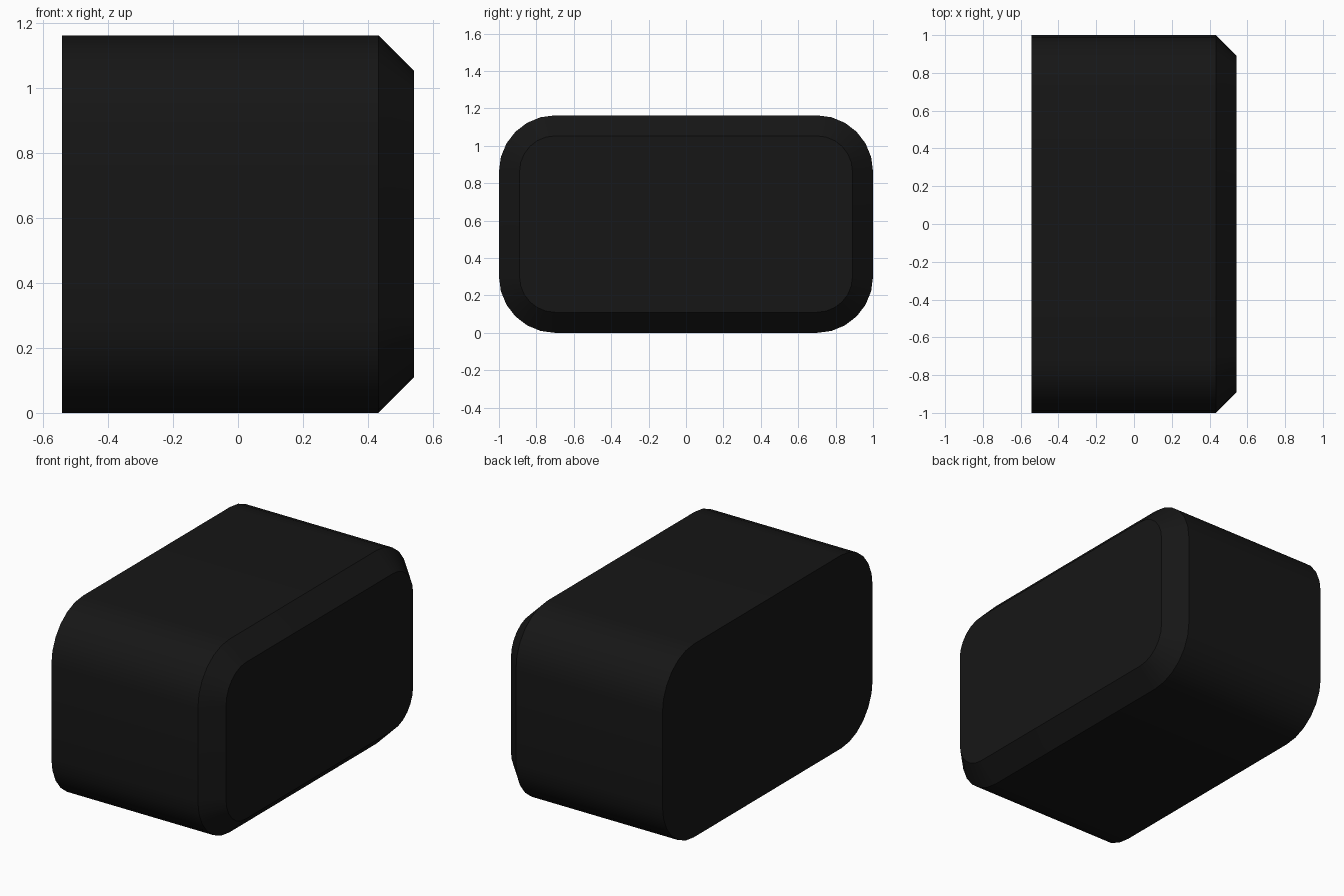
import bpy, bmesh
from math import sin, cos, pi

if "Cube" in bpy.data.objects:
    bpy.data.objects.remove(bpy.data.objects["Cube"])

HALF_X, HALF_Y, HEIGHT = 0.543, 1.0, 1.163
RADIUS, CHAMFER, SEGMENTS = 0.30, 0.11, 6


def rounded_ring(bm, x, inset):
    """Rounded rectangle in the YZ plane, offset inwards by inset."""
    r = RADIUS - inset
    cy, cz = HALF_Y - RADIUS, HEIGHT / 2 - RADIUS
    ring = []
    for q, (sy, sz) in enumerate([(1, 1), (-1, 1), (-1, -1), (1, -1)]):
        for i in range(SEGMENTS + 1):
            a = (q + i / SEGMENTS) * pi / 2
            ring.append(bm.verts.new((x, sy * cy + r * cos(a),
                                      HEIGHT / 2 + sz * cz + r * sin(a))))
    return ring


# Rounded block: flat back, straight sides, chamfered front rim
bm = bmesh.new()
rings = [rounded_ring(bm, -HALF_X, 0),
         rounded_ring(bm, HALF_X - CHAMFER, 0),
         rounded_ring(bm, HALF_X, CHAMFER)]
for a, b in zip(rings, rings[1:]):
    for i in range(len(a)):
        j = (i + 1) % len(a)
        bm.faces.new((a[i], a[j], b[j], b[i]))
bm.faces.new(rings[0][::-1])
bm.faces.new(rings[-1])
bmesh.ops.recalc_face_normals(bm, faces=bm.faces)
mesh = bpy.data.meshes.new("rounded_block")
bm.to_mesh(mesh)
bm.free()
block = bpy.data.objects.new("rounded_block", mesh)
bpy.context.collection.objects.link(block)

# Black finish
black = bpy.data.materials.new("black")
black.diffuse_color = (0.008, 0.008, 0.008, 1)
black.use_nodes = True
black.node_tree.nodes["Principled BSDF"].inputs["Base Color"].default_value = black.diffuse_color
mesh.materials.append(black)

# Smooth corners, crisp rim
bpy.context.view_layer.objects.active = block
block.select_set(True)
bpy.ops.object.shade_smooth_by_angle(angle=pi / 6)
